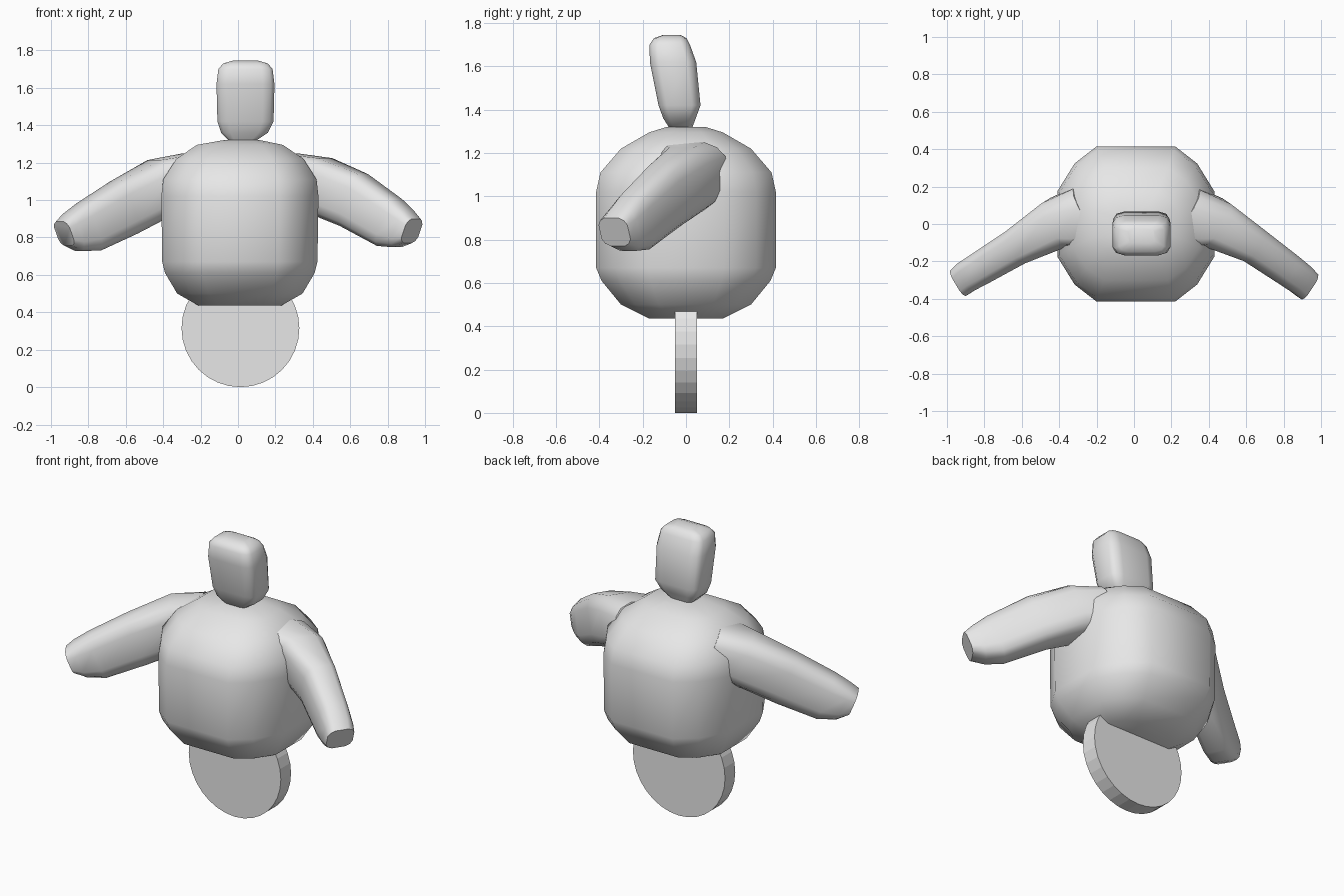
import bpy, bmesh, math
from mathutils import Vector

cube = bpy.data.objects.get("Cube")
if cube:
    bpy.data.objects.remove(cube, do_unlink=True)

grey = bpy.data.materials.new("plain grey")
grey.use_nodes = True
GREY = (0.8, 0.8, 0.8, 1)
grey.diffuse_color = GREY
grey.node_tree.nodes["Principled BSDF"].inputs["Base Color"].default_value = GREY


def section(flat_x, flat_y, diag):
    """Twelve-point rounded square, half-size 1."""
    quarter = [(1, flat_y), (diag, diag), (flat_x, 1)]
    pts = quarter + [(-x, y) for x, y in reversed(quarter)]
    return pts + [(-x, -y) for x, y in pts]


def loft(name, rings):
    """Skin a list of equal rings and cap both ends."""
    bm = bmesh.new()
    loops = [[bm.verts.new(p) for p in ring] for ring in rings]
    n = len(loops[0])
    for a, b in zip(loops, loops[1:]):
        for i in range(n):
            j = (i + 1) % n
            bm.faces.new((a[i], a[j], b[j], b[i]))
    bm.faces.new(loops[0][::-1])
    bm.faces.new(loops[-1])
    bmesh.ops.recalc_face_normals(bm, faces=bm.faces)
    mesh = bpy.data.meshes.new(name)
    bm.to_mesh(mesh)
    bm.free()
    obj = bpy.data.objects.new(name, mesh)
    bpy.context.collection.objects.link(obj)
    mesh.materials.append(grey)
    bpy.ops.object.select_all(action='DESELECT')
    obj.select_set(True)
    bpy.context.view_layer.objects.active = obj
    bpy.ops.object.shade_smooth_by_angle(angle=math.radians(50))
    return obj


def stack(name, shape, levels):
    """Loft of level rings: z, centre x, centre y, half width, half depth."""
    loft(name, [[Vector((cx + x * hx, cy + y * hy, z)) for x, y in shape]
                for z, cx, cy, hx, hy in levels])


# Barrel torso
stack("torso", section(0.5, 0.42, 0.78), [
    (0.435, 0.01, 0, 0.22, 0.17),
    (0.50, 0.01, 0, 0.335, 0.30),
    (0.61, 0.01, 0, 0.40, 0.39),
    (0.67, 0.01, 0, 0.415, 0.415),
    (1.02, 0.01, 0, 0.42, 0.415),
    (1.11, 0.01, 0, 0.41, 0.395),
    (1.22, 0.01, 0, 0.34, 0.30),
    (1.295, 0.01, 0, 0.23, 0.17),
    (1.32, 0.02, 0, 0.10, 0.09)])

# Neck and leaning head
stack("head", section(0.6, 0.6, 0.88), [
    (1.26, 0.02, -0.01, 0.16, 0.13),
    (1.32, 0.025, -0.025, 0.075, 0.055),
    (1.36, 0.035, -0.03, 0.125, 0.075),
    (1.42, 0.04, -0.03, 0.15, 0.097),
    (1.62, 0.04, -0.06, 0.155, 0.107),
    (1.70, 0.04, -0.075, 0.145, 0.093),
    (1.73, 0.04, -0.073, 0.12, 0.075),
    (1.745, 0.04, -0.065, 0.07, 0.04)])


# Arms sweep outward, forward and down
def arm(name, path):
    shape = section(0.5, 0.5, 0.82)
    centres = [Vector(p[:3]) for p in path]
    along = (centres[-1] - centres[1]).normalized()
    side = along.cross(Vector((0, 0, 1))).normalized()
    up = side.cross(along)
    loft(name, [[c + side * x * p[3] + up * y * p[4] for x, y in shape]
                for c, p in zip(centres, path)])


arm("right_arm", [
    (-0.20, 0.03, 1.12, 0.20, 0.14),
    (-0.40, 0.01, 1.075, 0.135, 0.15),
    (-0.61, -0.11, 0.96, 0.10, 0.15),
    (-0.80, -0.225, 0.855, 0.09, 0.135),
    (-0.885, -0.275, 0.825, 0.085, 0.105),
    (-0.93, -0.31, 0.82, 0.08, 0.07)])
arm("left_arm", [
    (0.22, 0.03, 1.12, 0.20, 0.14),
    (0.42, 0.01, 1.085, 0.135, 0.15),
    (0.62, -0.10, 1.00, 0.10, 0.15),
    (0.81, -0.235, 0.88, 0.09, 0.135),
    (0.885, -0.29, 0.845, 0.085, 0.105),
    (0.93, -0.33, 0.835, 0.08, 0.07)])

# Single wheel below
bpy.ops.mesh.primitive_cylinder_add(vertices=32, radius=0.315, depth=0.1,
                                    location=(0.013, 0, 0.315),
                                    rotation=(math.pi / 2, 0, 0))
wheel = bpy.context.object
wheel.name = "wheel"
wheel.data.materials.append(grey)
